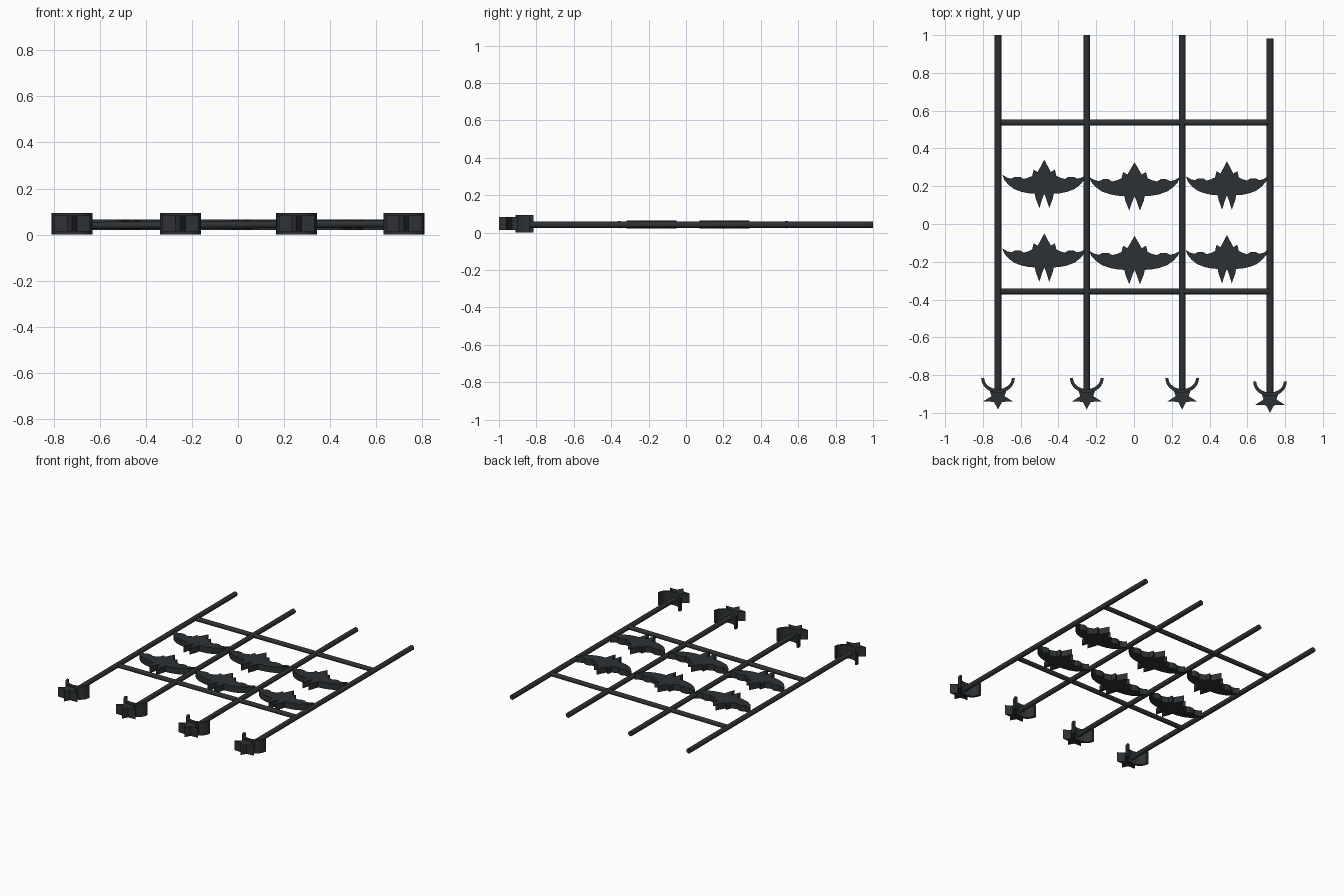
import bpy, bmesh, math
from mathutils import Vector

if "Cube" in bpy.data.objects:
    bpy.data.objects.remove(bpy.data.objects["Cube"])

iron = bpy.data.materials.new("dark_iron")
iron.diffuse_color = (0.027, 0.031, 0.034, 1)
iron.use_nodes = True
iron.node_tree.nodes["Principled BSDF"].inputs["Base Color"].default_value = iron.diffuse_color
ZC = 0.043


def rod(name, a, b, r=0.0175):
    a, b = Vector(a), Vector(b)
    bpy.ops.mesh.primitive_cylinder_add(vertices=16, radius=r, depth=(b - a).length,
                                        location=(a + b) / 2)
    ob = bpy.context.object
    ob.name = name
    ob.rotation_euler = (b - a).to_track_quat('Z', 'Y').to_euler()
    ob.data.materials.append(iron)
    bpy.ops.object.shade_smooth_by_angle(angle=math.radians(40))


def plate(name, pts, z0, z1, loc, sx=1.0):
    # extrude a flat outline between two heights
    bm = bmesh.new()
    f = bm.faces.new([bm.verts.new((x * sx, y, z0)) for x, y in pts])
    ext = bmesh.ops.extrude_face_region(bm, geom=[f])
    up = [v for v in ext["geom"] if isinstance(v, bmesh.types.BMVert)]
    bmesh.ops.translate(bm, verts=up, vec=(0, 0, z1 - z0))
    bmesh.ops.recalc_face_normals(bm, faces=bm.faces)
    me = bpy.data.meshes.new(name)
    bm.to_mesh(me)
    bm.free()
    me.materials.append(iron)
    ob = bpy.data.objects.new(name, me)
    ob.location = (loc[0], loc[1], 0)
    bpy.context.collection.objects.link(ob)


# squat five-pointed star, one point towards the front
star = []
for i in range(10):
    r = 0.082 if i % 2 == 0 else 0.036
    a = math.radians(-90 + 36 * i)
    star.append((r * math.cos(a), 0.76 * r * math.sin(a)))

# crescent: outer arc and inner arc, thickest at the bottom
N = 16
outer = [(0.089 * math.cos(t), 0.078 * math.sin(t))
         for t in (math.radians(180 + 180 * i / N) for i in range(N + 1))]
inner = [(0.073 * math.cos(t), 0.058 * math.sin(t))
         for t in (math.radians(360 - 180 * i / N) for i in range(N + 1))]
crescent = outer + inner

# upright bars with star and crescent finials
for i, (x, dy) in enumerate([(-0.72, 0), (-0.25, 0), (0.255, 0), (0.72, -0.018)]):
    rod(f"upright_bar_{i}", (x, -0.89 + dy, ZC), (x, 1.0 + dy, ZC))
    plate(f"star_{i}", star, 0.013, 0.083, (x, -0.9197 + dy))
    plate(f"crescent_{i}", crescent, 0.0, 0.094, (x, -0.816 + dy))

# cross bars
for name, y in (("cross_bar_back", 0.537), ("cross_bar_front", -0.357)):
    rod(name, (-0.72, y, 0.039), (0.72, y, 0.047), 0.016)

# bat-shaped ornaments: half outline, mirrored
half = [(0.035, 0.075), (0.056, 0.088), (0.064, 0.055), (0.085, 0.045), (0.110, 0.038),
        (0.128, 0.050), (0.155, 0.050), (0.175, 0.040), (0.198, 0.046), (0.222, 0.061),
        (0.212, 0.034), (0.190, 0.008), (0.160, -0.015), (0.120, -0.030),
        (0.085, -0.037), (0.050, -0.040), (0.045, -0.065), (0.026, -0.116), (0.010, -0.065)]
bat = [(0, 0.14)] + half + [(0, -0.040)] + [(-x, y) for x, y in reversed(half)]
for row, y in enumerate((0.2, -0.19)):
    for col, (x, sx, dy) in enumerate([(-0.475, 1.0, 0.0), (0.003, 1.08, -0.013),
                                       (0.492, 0.98, -0.008)]):
        plate(f"bat_ornament_{row}_{col}", bat, 0.021, 0.065, (x, y + dy), sx)
